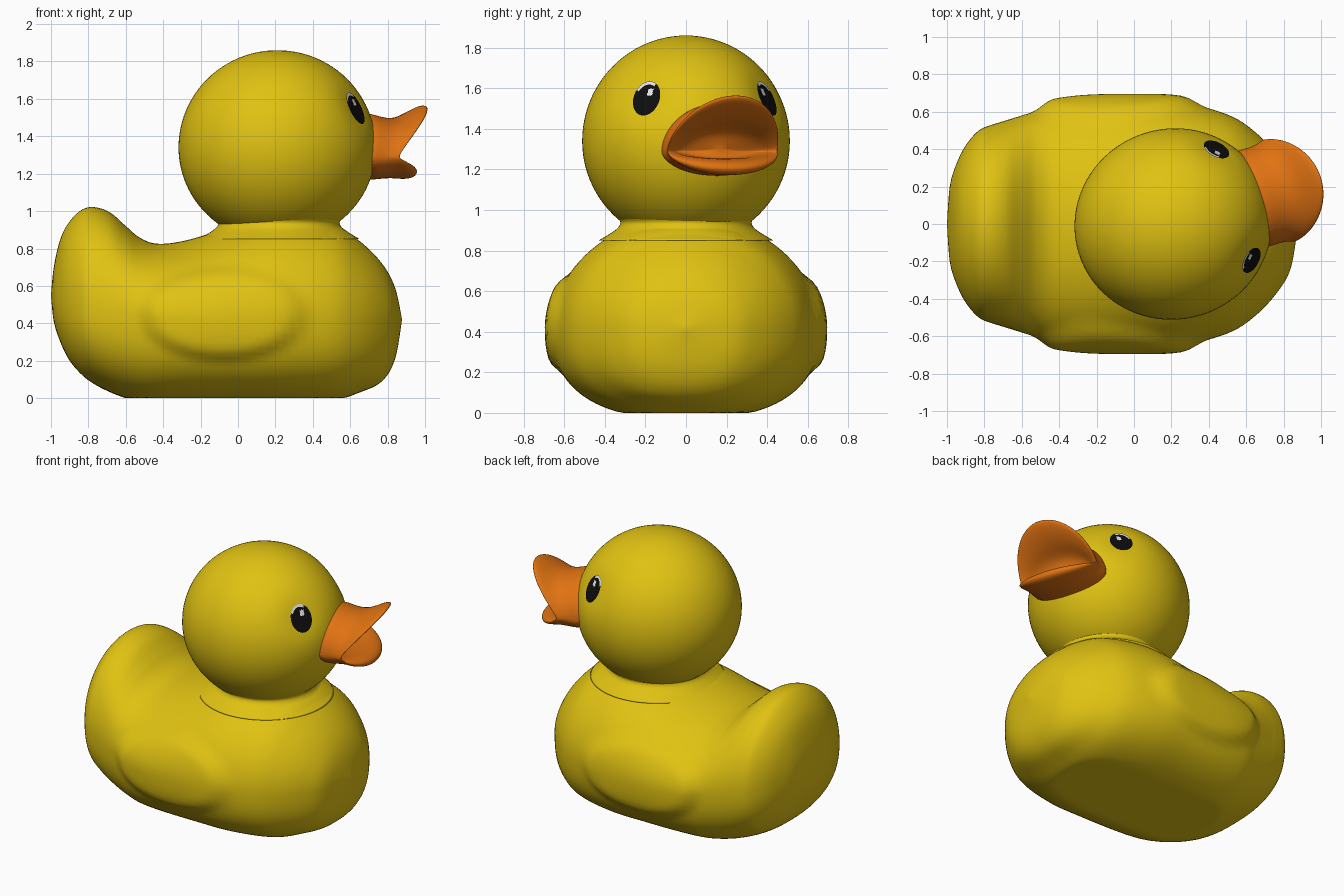
import bpy, bmesh, math
from mathutils import Vector

if "Cube" in bpy.data.objects:
    bpy.data.objects.remove(bpy.data.objects["Cube"])


def material(name, rgb):
    m = bpy.data.materials.new(name)
    m.diffuse_color = (*rgb, 1)
    m.use_nodes = True
    m.node_tree.nodes["Principled BSDF"].inputs["Base Color"].default_value = m.diffuse_color
    return m


YELLOW = material("yellow", (0.75, 0.54, 0.006))
ORANGE = material("orange", (0.75, 0.17, 0.006))
BLACK = material("black", (0.004, 0.004, 0.004))
WHITE = material("white", (0.85, 0.85, 0.85))

YAW = math.radians(17.5)          # the head is turned a little
HX, HZ = 0.21, 1.34               # head centre


def loft(name, rings, mats, colour_rule=None):
    """Skin closed rings of equal length, capping both ends."""
    bm = bmesh.new()
    vs = [[bm.verts.new(p) for p in r] for r in rings]
    n = len(rings[0])
    for i in range(len(vs) - 1):
        for j in range(n):
            k = (j + 1) % n
            f = bm.faces.new((vs[i][j], vs[i][k], vs[i + 1][k], vs[i + 1][j]))
            if colour_rule:
                f.material_index = colour_rule(i, j)
    bm.faces.new(vs[0])
    bm.faces.new(vs[-1])
    bmesh.ops.remove_doubles(bm, verts=bm.verts, dist=1e-5)
    bmesh.ops.recalc_face_normals(bm, faces=bm.faces)
    for f in bm.faces:
        f.smooth = True
    me = bpy.data.meshes.new(name)
    bm.to_mesh(me)
    bm.free()
    for m in mats:
        me.materials.append(m)
    ob = bpy.data.objects.new(name, me)
    bpy.context.collection.objects.link(ob)
    return ob


def turned(f, l, z):
    """Head coordinates (forward, left, height) to world."""
    c, s = math.cos(YAW), math.sin(YAW)
    return Vector((HX + f * c - l * s, f * s + l * c, z))


def spline(rows, steps):
    """Catmull-Rom curve through rows of numbers."""
    out = []
    for i in range(len(rows) - 1):
        a, b, c, d = (rows[min(max(i + k, 0), len(rows) - 1)] for k in (-1, 0, 1, 2))
        for s in range(steps):
            t = s / steps
            out.append([0.5 * (2 * q + (r - p) * t + (2 * p - 5 * q + 4 * r - w) * t * t
                               + (3 * q - p - 3 * r + w) * t ** 3)
                        for p, q, r, w in zip(a, b, c, d)])
    return out + [rows[-1]]


# Body with raised tail: x, bottom, top, height of widest point, half width
stations = [
    (-1.0, .55, .55, .55, 0), (-.985, .41, .70, .55, .20), (-.95, .30, .85, .54, .32),
    (-.90, .20, .945, .52, .42), (-.83, .12, 1.01, .50, .50), (-.76, .07, 1.02, .48, .53),
    (-.68, .03, .99, .46, .555), (-.60, 0, .92, .45, .58), (-.52, -.02, .855, .44, .605),
    (-.42, -.03, .825, .43, .635), (-.25, -.03, .85, .42, .655), (0, -.03, .93, .42, .66),
    (.25, -.03, .97, .42, .65), (.50, -.015, .935, .42, .585), (.65, .03, .84, .42, .49),
    (.77, .09, .72, .42, .36), (.84, .21, .59, .42, .23), (.877, .42, .42, .42, 0)]


def wing_bulge(x, z):
    r = math.hypot((x + .08) / .48, (z - .45) / .27)
    t = min(max((1 - r) * 3.5, 0), 1)
    return .036 * t * t * (3 - 2 * t)


def body_ring(x, bot, top, mid, w, n=96):
    ring = []
    for j in range(n):
        a = 2 * math.pi * j / n
        c, s = math.cos(a), math.sin(a)
        e = 1 if s >= 0 else 0.8
        y = w * math.copysign(abs(c) ** e, c)
        z = mid + (top - mid if s >= 0 else bot - mid) * abs(s) ** e
        if abs(c) > .2:
            y += math.copysign(wing_bulge(x, z), c)
        ring.append((x, y, max(z, 0)))       # flat underside
    return ring


loft("body", [body_ring(*r) for r in spline(stations, 6)], [YELLOW])

# Neck collar
neck = spline([(.43, .85), (.35, .90), (.325, .93), (.33, .955), (.36, .99)], 5)
loft("neck", [[(HX + .01 + r * math.cos(a * math.pi / 32), r * math.sin(a * math.pi / 32), z)
               for a in range(64)] for r, z in neck], [YELLOW])

# Head, with shallow eye sockets
EYE_AZ, EYE_EL = math.radians(43.5), math.radians(24.5)


def direction(az, el):
    return Vector((math.cos(el) * math.cos(az), math.cos(el) * math.sin(az), math.sin(el)))


eye_dirs = {"left": direction(EYE_AZ, EYE_EL), "right": direction(-EYE_AZ, EYE_EL)}


def head_point(d, lift=0):
    k = 1 + lift / .52
    for e in eye_dirs.values():
        k -= .04 * math.exp(-(d.angle(e) / .24) ** 2)
    return turned(.53 * d.x * k, .51 * d.y * k,
                  HZ + (.52 if d.z > 0 else .51) * d.z * k)


rows = 48
loft("head", [[head_point(direction(2 * math.pi * j / 80, math.pi * (i / rows - .5)))
               for j in range(80)] for i in range(1, rows)], [YELLOW])

# Eyes: thin oval plates on the head, with white glints chosen by position
RINGS, SEGS = 16, 48
for side, e in eye_dirs.items():
    inward = Vector((e.y, -e.x, 0)).normalized() * (1 if e.y > 0 else -1)
    up = e.cross(inward)
    up *= math.copysign(1, up.z)

    def eye_uv(i, j):
        t, a = i / RINGS, 2 * math.pi * j / SEGS
        return t * math.cos(a), t * math.sin(a)

    def glint(i, j):
        u, v = eye_uv(i + .5, j + .5)
        spot = abs(u - .18) < .2 and abs(v - .38) < .2
        rim = math.hypot(u, v) > .84 and v > .45 and u < .45
        return 1 if spot or rim else 0

    rings = []
    for i in range(RINGS + 1):
        uv = [eye_uv(max(i, .02), j) for j in range(SEGS)]
        rings.append([head_point((e + inward * u * .145 + up * v * .183).normalized(), .006)
                      for u, v in uv])
    eye = loft(side + "_eye", rings, [BLACK, WHITE], glint)
    # drop the hidden back cap so the plate stays open behind
    bm = bmesh.new()
    bm.from_mesh(eye.data)
    bmesh.ops.delete(bm, geom=[f for f in bm.faces if len(f.verts) == SEGS
                               and f.calc_area() > .005], context='FACES_ONLY')
    for f in bm.faces:
        if f.normal.dot(turned(*e) - turned(0, 0, 0)) < 0:
            f.normal_flip()
    bm.to_mesh(eye.data)
    bm.free()

# Open beak: outside from the head to the lip, then back into the mouth.
# forward at top, corner and bottom, half width, top z, bottom z
beak_rings = [
    (.43, .39, .43, .27, 1.54, 1.17), (.53, .47, .53, .27, 1.52, 1.165),
    (.64, .53, .63, .268, 1.485, 1.18), (.74, .57, .71, .28, 1.53, 1.168),
    (.815, .59, .76, .288, 1.572, 1.18), (.84, .59, .77, .28, 1.56, 1.215),
    (.79, .57, .73, .255, 1.505, 1.245), (.70, .55, .66, .235, 1.44, 1.255),
    (.59, .525, .57, .20, 1.40, 1.25), (.56, .54, .555, .08, 1.34, 1.27)]


def beak_ring(ft, fc, fb, hw, zt, zb, n=40, zc=1.29):
    ring = []
    for j in range(n):
        a = 2 * math.pi * j / n
        s = math.sin(a)
        tip, z = (ft, zt) if s >= 0 else (fb, zb)
        ring.append(turned(fc + (tip - fc) * abs(s) ** 1.1, hw * math.cos(a),
                           zc + (z - zc) * abs(s)))
    return ring


beak = loft("beak", [beak_ring(*r) for r in beak_rings], [ORANGE])
sub = beak.modifiers.new("smooth", 'SUBSURF')
sub.levels = sub.render_levels = 2
